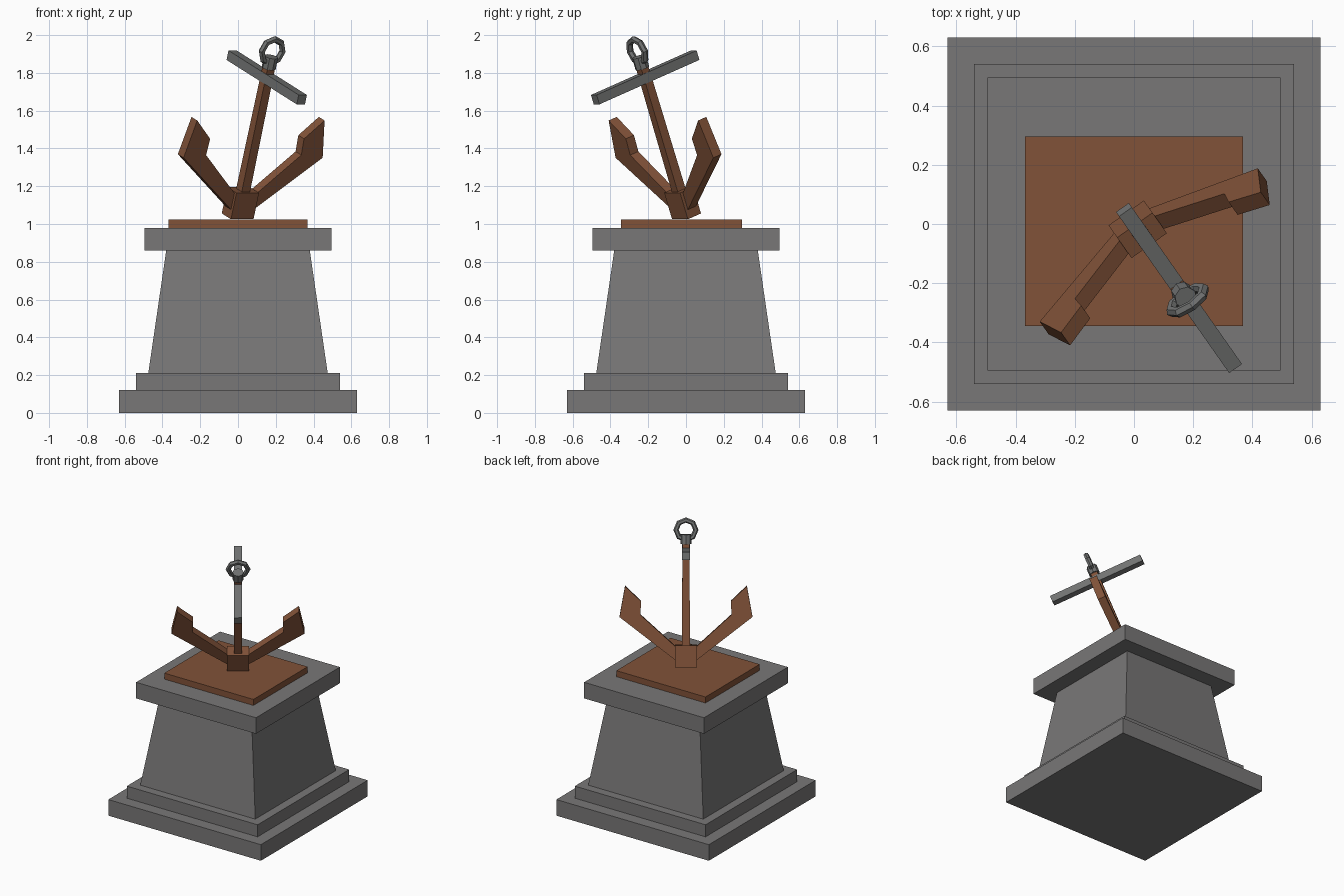
import bpy, bmesh, math
from mathutils import Matrix, Vector

if "Cube" in bpy.data.objects:
    bpy.data.objects.remove(bpy.data.objects["Cube"])


def material(name, rgb):
    m = bpy.data.materials.new(name)
    m.diffuse_color = (*rgb, 1)
    m.use_nodes = True
    m.node_tree.nodes["Principled BSDF"].inputs["Base Color"].default_value = m.diffuse_color
    return m


STONE = material("stone grey", (0.19, 0.185, 0.185))
IRON = material("iron grey", (0.165, 0.17, 0.168))
RUST = material("rust brown", (0.22, 0.085, 0.04))


def finish(name, bm, mat, matrix=Matrix()):
    bmesh.ops.recalc_face_normals(bm, faces=bm.faces[:])
    me = bpy.data.meshes.new(name)
    bm.to_mesh(me)
    bm.free()
    me.materials.append(mat)
    ob = bpy.data.objects.new(name, me)
    ob.matrix_world = matrix
    bpy.context.collection.objects.link(ob)
    return ob


def block(name, mat, z0, z1, b, t=None, matrix=Matrix(), centre=(0, 0)):
    """Box from z0 to z1; b and t are the half sizes at bottom and top."""
    bm = bmesh.new()
    cx, cy = centre
    rings = []
    for z, (hx, hy) in ((z0, b), (z1, t or b)):
        rings.append([bm.verts.new((cx + sx * hx, cy + sy * hy, z))
                      for sx, sy in ((-1, -1), (1, -1), (1, 1), (-1, 1))])
    lo, hi = rings
    bm.faces.new(lo)
    bm.faces.new(hi)
    for i in range(4):
        j = (i + 1) % 4
        bm.faces.new((lo[i], lo[j], hi[j], hi[i]))
    return finish(name, bm, mat, matrix)


# Pedestal
block("base_slab", STONE, 0, 0.12, (0.63, 0.63))
block("base_step", STONE, 0.12, 0.21, (0.54, 0.54))
block("pedestal_body", STONE, 0.21, 0.86, (0.475, 0.475), (0.38, 0.38))
block("pedestal_cap", STONE, 0.86, 0.98, (0.495, 0.495))
block("rust_plate", RUST, 0.98, 1.025, (0.368, 0.32), centre=(0, -0.024))

# Anchor frame: local x = along the stock, y = across the arms, z = up the shank
ANCHOR = (Matrix.Translation((0, 0, 1.05))
          @ Matrix.Rotation(math.radians(-54.9), 4, 'Z')
          @ Matrix.Rotation(math.radians(20), 4, 'Y'))

# Crown, shank and stock
block("crown", RUST, -0.01, 0.138, (0.045, 0.073), matrix=ANCHOR)
block("shank", RUST, 0.10, 0.83, (0.027, 0.027), (0.024, 0.024), matrix=ANCHOR)
block("stock", IRON, 0.746, 0.799, (0.344, 0.0265), matrix=ANCHOR)

# Arms with pointed flukes, one outline mirrored
OUTLINE = [(0.05, 0.02), (0.45, 0.33), (0.412, 0.54),
           (0.304, 0.437), (0.308, 0.345), (0.05, 0.11)]
for side, name in ((1, "arm_right"), (-1, "arm_left")):
    bm = bmesh.new()
    face = bm.faces.new([bm.verts.new((-0.028, side * w, u)) for w, u in OUTLINE])
    new = bmesh.ops.extrude_face_region(bm, geom=[face])["geom"]
    bmesh.ops.translate(bm, vec=(0.056, 0, 0),
                        verts=[g for g in new if isinstance(g, bmesh.types.BMVert)])
    finish(name, bm, RUST, ANCHOR)

# Collar at the shank head
bm = bmesh.new()
bmesh.ops.create_cone(bm, cap_ends=True, segments=8, radius1=0.038, radius2=0.038,
                      depth=0.065, matrix=Matrix.Translation((0, 0, 0.857)))
finish("collar", bm, IRON, ANCHOR)

# Eight-sided ring, standing in the plane of the arms
bm = bmesh.new()
N, M, R, r = 8, 6, 0.067, 0.018
grid = []
for i in range(N):
    a = 2 * math.pi * i / N
    row = []
    for k in range(M):
        b = 2 * math.pi * k / M
        d = R + r * math.cos(b)
        row.append(bm.verts.new((r * math.sin(b), d * math.cos(a), 0.92 + d * math.sin(a))))
    grid.append(row)
for i in range(N):
    for k in range(M):
        bm.faces.new((grid[i][k], grid[(i + 1) % N][k],
                      grid[(i + 1) % N][(k + 1) % M], grid[i][(k + 1) % M]))
finish("ring", bm, IRON, ANCHOR)
